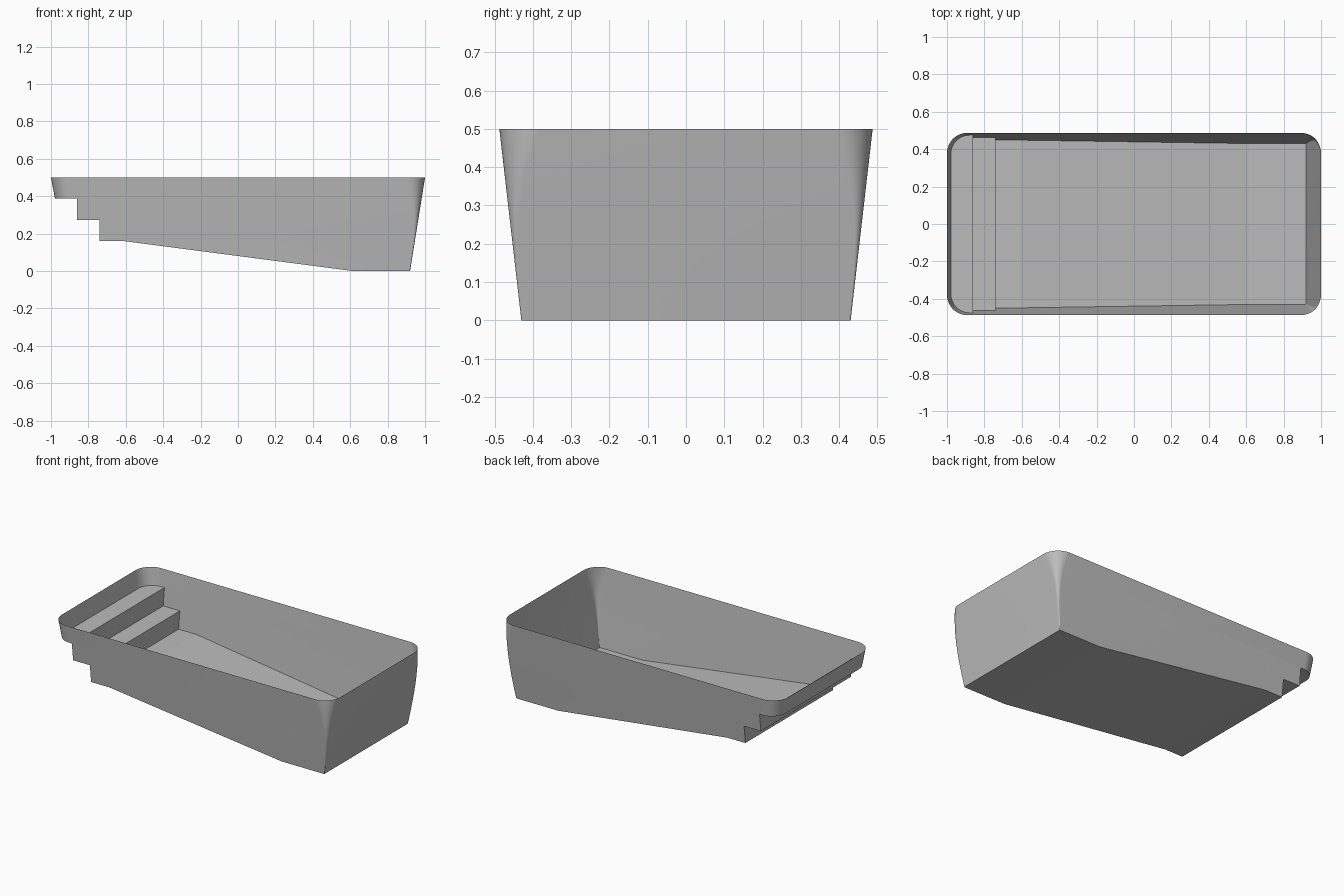
import bpy
import bmesh
from math import cos, sin, pi, radians

default = bpy.data.objects.get("Cube")
if default:
    bpy.data.objects.remove(default, do_unlink=True)

HEIGHT = 0.5
LEVELS = 20
CORNER_STEPS = 16

grey = bpy.data.materials.new("shell grey")
grey.use_nodes = True
colour = (0.5, 0.5, 0.5, 1)
grey.diffuse_color = colour
grey.node_tree.nodes["Principled BSDF"].inputs["Base Color"].default_value = colour


def add_object(name, bm):
    bmesh.ops.recalc_face_normals(bm, faces=bm.faces)
    mesh = bpy.data.meshes.new(name)
    bm.to_mesh(mesh)
    bm.free()
    obj = bpy.data.objects.new(name, mesh)
    bpy.context.collection.objects.link(obj)
    return obj


def footprint(z):
    """Rounded outline of the tapered tub at one height."""
    drop = HEIGHT - z
    t = max(z, 0) / HEIGHT
    right, left = 1 - 0.16 * drop, -1 + 0.19 * drop
    side = 0.4875 - 0.115 * drop
    r_right = 0.005 + 0.105 * t ** 2.8
    r_left = 0.06 + 0.05 * t
    corners = [(right, side, r_right, 1, 1), (left, side, r_left, -1, 1),
               (left, -side, r_left, -1, -1), (right, -side, r_right, 1, -1)]
    points = []
    for i, (x, y, r, sx, sy) in enumerate(corners):
        for k in range(CORNER_STEPS + 1):
            a = (i + k / CORNER_STEPS) * pi / 2
            points.append((x - sx * r + r * cos(a), y - sy * r + r * sin(a), z))
    return points


# Tapered tub body, lofted through rounded outlines
bm = bmesh.new()
heights = [-0.05] + [HEIGHT * i / LEVELS for i in range(LEVELS + 1)]
rings = [[bm.verts.new(p) for p in footprint(z)] for z in heights]
for low, high in zip(rings, rings[1:]):
    for i in range(len(low)):
        j = (i + 1) % len(low)
        bm.faces.new((low[i], low[j], high[j], high[i]))
bm.faces.new(rings[0])
bm.faces.new(rings[-1])
shell = add_object("pool_shell", bm)

# Side profile with steps and sloping floor
profile = [(-1.2, 0.6), (-1.2, 0.388), (-0.86, 0.388), (-0.86, 0.274),
           (-0.74, 0.274), (-0.74, 0.16), (-0.61, 0.16), (0.615, 0),
           (1.2, 0), (1.2, 0.6)]
bm = bmesh.new()
face = bm.faces.new([bm.verts.new((x, -0.7, z)) for x, z in profile])
extruded = bmesh.ops.extrude_face_region(bm, geom=[face])["geom"]
bmesh.ops.translate(bm, vec=(0, 1.4, 0),
                    verts=[v for v in extruded if isinstance(v, bmesh.types.BMVert)])
cutter = add_object("floor_profile_cutter", bm)
cutter.hide_render = True

# Cut the steps and floor into the body
cut = shell.modifiers.new("floor cut", "BOOLEAN")
cut.operation = "INTERSECT"
cut.solver = "EXACT"
cut.object = cutter
bpy.context.view_layer.objects.active = shell
shell.select_set(True)
bpy.ops.object.modifier_apply(modifier=cut.name)
bpy.data.objects.remove(cutter, do_unlink=True)

# Open the top to leave a thin shell
bm = bmesh.new()
bm.from_mesh(shell.data)
lid = [f for f in bm.faces if f.calc_center_median().z > HEIGHT - 0.001]
bmesh.ops.delete(bm, geom=lid, context="FACES")
bm.to_mesh(shell.data)
bm.free()

shell.data.materials.clear()
shell.data.materials.append(grey)
bpy.ops.object.shade_smooth_by_angle(angle=radians(7))
